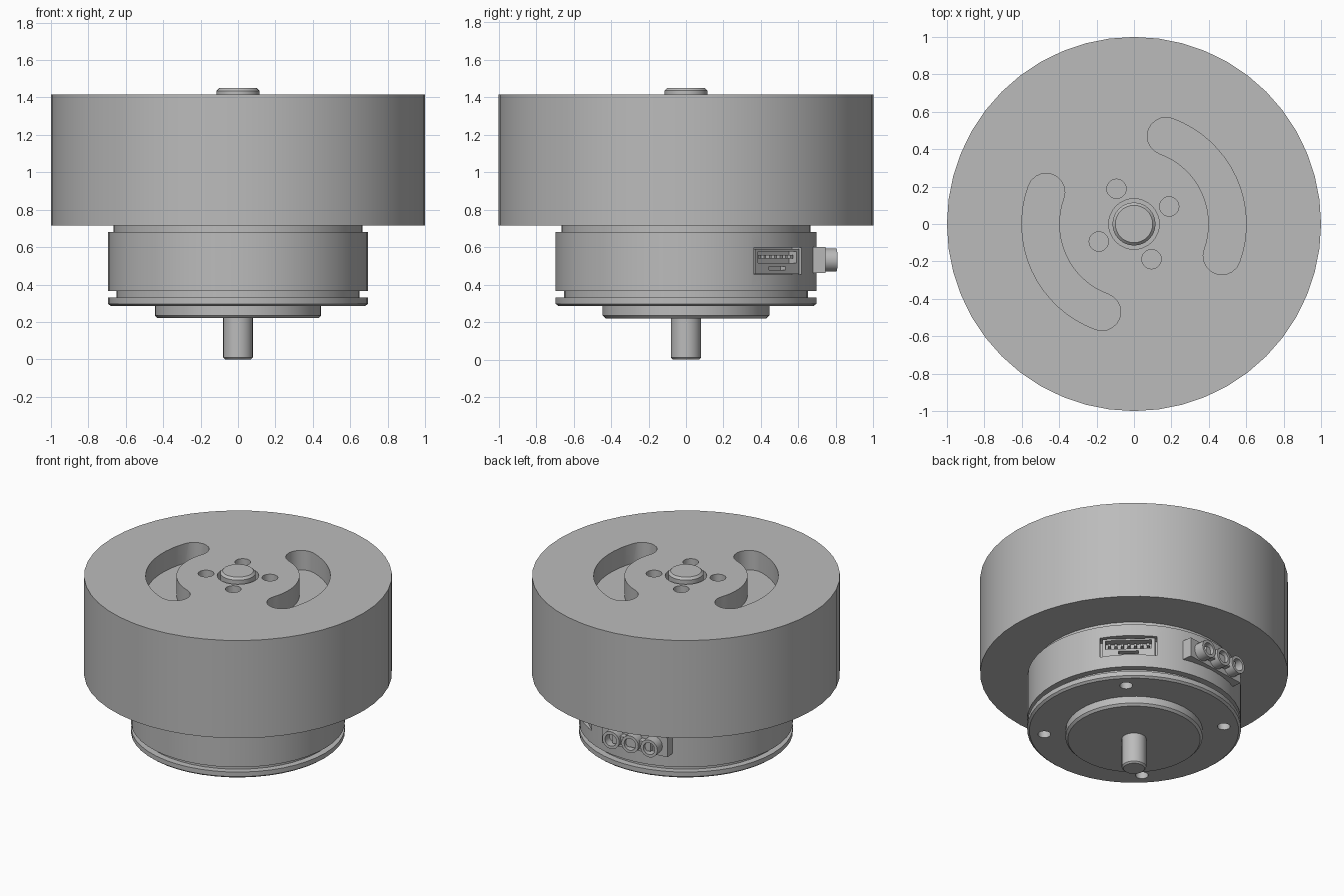
import bpy, math
from mathutils import Matrix, Vector

if "Cube" in bpy.data.objects:
    bpy.data.objects.remove(bpy.data.objects["Cube"])

grey = bpy.data.materials.new("metal_grey")
grey.diffuse_color = (0.5, 0.5, 0.5, 1)
grey.use_nodes = True
grey.node_tree.nodes["Principled BSDF"].inputs["Base Color"].default_value = grey.diffuse_color


def make(name, verts, faces):
    me = bpy.data.meshes.new(name)
    me.from_pydata(verts, [], faces)
    me.materials.append(grey)
    ob = bpy.data.objects.new(name, me)
    bpy.context.collection.objects.link(ob)
    return ob


def lathe(name, profile, n=48, matrix=None):
    """Spin (radius, height) points, listed bottom to top on the outside."""
    verts, faces, rings = [], [], []
    for r, z in profile:
        if r == 0:
            rings.append([len(verts)] * n)
            verts.append((0, 0, z))
        else:
            rings.append(list(range(len(verts), len(verts) + n)))
            verts += [(r * math.cos(2 * math.pi * i / n), r * math.sin(2 * math.pi * i / n), z)
                      for i in range(n)]
    for a, b in zip(rings, rings[1:]):
        for i in range(n):
            j = (i + 1) % n
            faces.append(list(dict.fromkeys((a[i], a[j], b[j], b[i]))))
    ob = make(name, verts, faces)
    if matrix:
        ob.data.transform(matrix)
    return ob


def prism(name, pts, z0, z1):
    """Extrude a counter-clockwise outline."""
    n = len(pts)
    verts = [(x, y, z0) for x, y in pts] + [(x, y, z1) for x, y in pts]
    faces = [list(range(n))[::-1], list(range(n, 2 * n))]
    faces += [(i, (i + 1) % n, n + (i + 1) % n, n + i) for i in range(n)]
    return make(name, verts, faces)


def rod(name, r, x, y, z0, z1, n=20):
    return lathe(name, [(0, z0), (r, z0), (r, z1), (0, z1)], n, Matrix.Translation((x, y, 0)))


def radial_box(name, angle, r0, r1, half, z0, z1, shift=0):
    """Box facing outward from the axis at an angle."""
    ob = prism(name, [(r0, shift - half), (r1, shift - half), (r1, shift + half), (r0, shift + half)], z0, z1)
    ob.data.transform(Matrix.Rotation(math.radians(angle), 4, 'Z'))
    return ob


def cut(ob, cutters):
    bpy.context.view_layer.objects.active = ob
    for c in cutters:
        m = ob.modifiers.new("cut", 'BOOLEAN')
        m.operation, m.solver, m.object = 'DIFFERENCE', 'EXACT', c
        bpy.ops.object.modifier_apply(modifier=m.name)
        bpy.data.objects.remove(c, do_unlink=True)


def arc(cx, cy, r, a0, a1, n):
    return [(cx + r * math.cos(math.radians(a0 + (a1 - a0) * i / n)),
             cy + r * math.sin(math.radians(a0 + (a1 - a0) * i / n))) for i in range(n + 1)]


def kidney(a0, a1):
    """Curved slot with round ends along a circle of radius 0.5."""
    def end(a):
        return 0.5 * math.cos(math.radians(a)), 0.5 * math.sin(math.radians(a))
    return (arc(0, 0, 0.6, a0, a1, 16) + arc(*end(a1), 0.1, a1, a1 + 180, 10)[1:]
            + arc(0, 0, 0.4, a1, a0, 16)[1:] + arc(*end(a0), 0.1, a0 + 180, a0 + 360, 10)[1:-1])


# Rotor drum with two kidney slots, four screw holes and a shaft opening
rotor = lathe("rotor_drum", [(0, 0.715), (1, 0.715), (1, 1.415), (0, 1.415)], 48)
FLOOR = 1.275
cutters = [prism("slot_cutter", kidney(a, a + 90), FLOOR, 1.5) for a in (-20, 160)]
for k in range(4):
    a = math.radians(26.5 + 90 * k)
    cutters.append(rod("hole_cutter", 0.052, 0.21 * math.cos(a), 0.21 * math.sin(a), FLOOR, 1.5))
cutters.append(rod("shaft_cutter", 0.135, 0, 0, FLOOR, 1.5, 32))
cut(rotor, cutters)

# Shaft end on top
lathe("shaft_cap", [(0, 1.27), (0.115, 1.27), (0.115, 1.435), (0.1, 1.45), (0, 1.45)], 32)

# Stator body with neck, groove, flange and boss
CONN, PLUG = 47, 97.5
stator = lathe("stator_body", [
    (0, 0.22), (0.43, 0.22), (0.445, 0.235), (0.445, 0.285), (0.68, 0.285), (0.695, 0.297),
    (0.695, 0.33), (0.65, 0.33), (0.65, 0.365), (0.695, 0.365), (0.695, 0.68),
    (0.665, 0.68), (0.665, 0.72), (0, 0.72)], 48)
cutters = [radial_box("recess_cutter", CONN, 0.6, 0.8, 0.185, 0.455, 0.597)]
for k in range(4):
    a = math.radians(45 + 90 * k)
    cutters.append(rod("hole_cutter", 0.042, 0.585 * math.cos(a), 0.585 * math.sin(a), 0.2, 0.4, 16))
cut(stator, cutters)

# Output shaft below
lathe("output_shaft", [(0, 0), (0.07, 0), (0.08, 0.01), (0.08, 0.23), (0, 0.23)], 24)

# Signal socket set into the recess, with a row of pins
socket = radial_box("signal_socket", CONN, 0.595, 0.665, 0.17, 0.456, 0.59)
cut(socket, [radial_box("cavity_cutter", CONN, 0.61, 0.8, 0.15, 0.515, 0.578),
             radial_box("latch_cutter", CONN, 0.63, 0.8, 0.065, 0.478, 0.498)])
for k in range(7):
    radial_box("signal_pin", CONN, 0.605, 0.655, 0.009, 0.54, 0.558, (k - 3) * 0.042)

# Power connector: mounting block with three hollow sockets
radial_box("power_block", PLUG, 0.6, 0.72, 0.24, 0.462, 0.6)
radial_box("power_web", PLUG, 0.7, 0.765, 0.14, 0.5, 0.56)
for k in (-1, 0, 1):
    m = (Matrix.Rotation(math.radians(PLUG), 4, 'Z') @ Matrix.Translation((0.71, 0.14 * k, 0.531))
         @ Matrix.Rotation(math.pi / 2, 4, 'Y'))
    lathe("power_socket", [(0, 0), (0.062, 0), (0.062, 0.08), (0.042, 0.08), (0.042, 0.02), (0, 0.02)], 20, m)

# Smooth the round sides, keep the rims sharp
for ob in bpy.context.scene.objects:
    ob.select_set(True)
bpy.context.view_layer.objects.active = rotor
bpy.ops.object.shade_smooth_by_angle(angle=math.radians(30))
